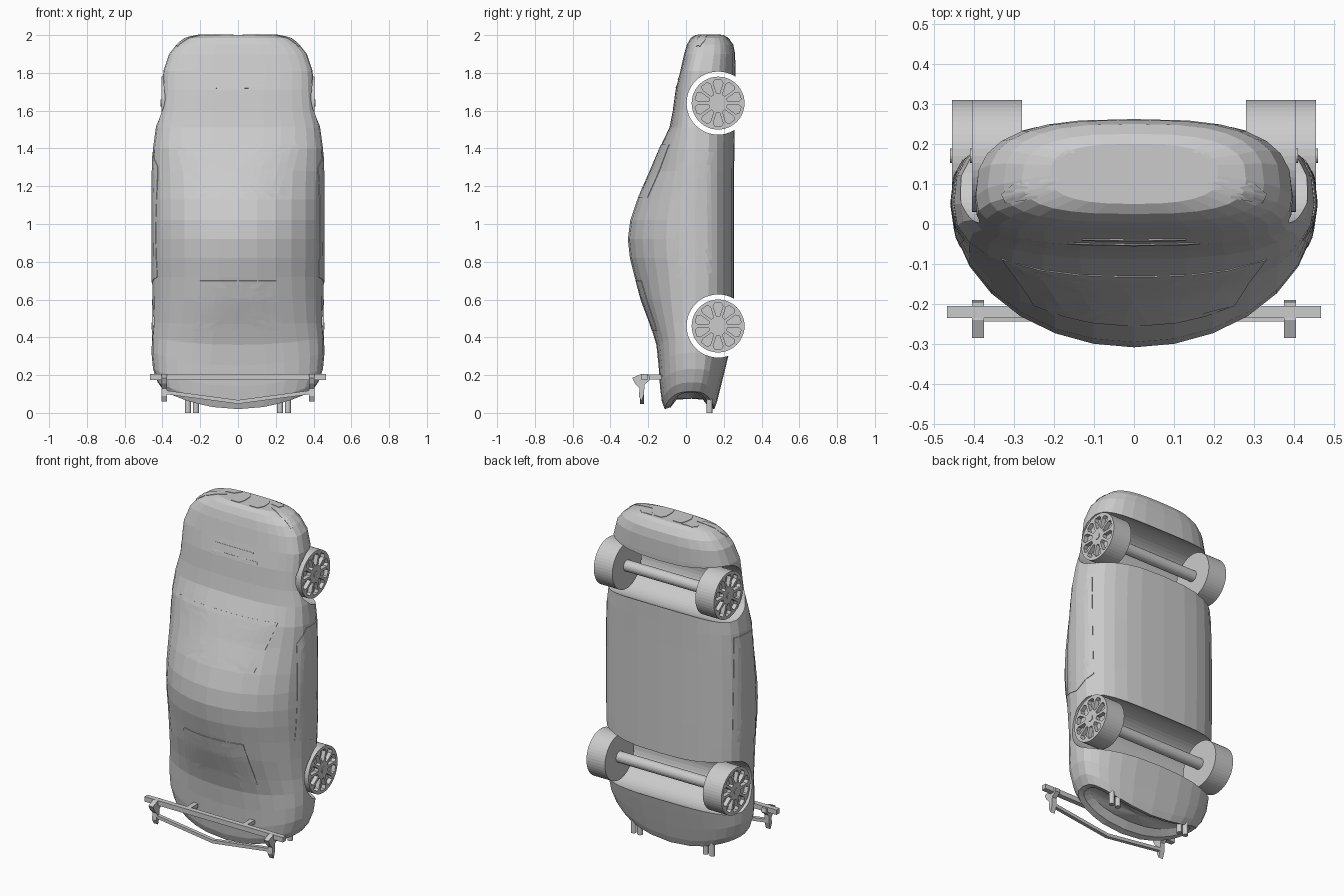
import bpy, bmesh, math
from mathutils import Vector
from mathutils.bvhtree import BVHTree

if "Cube" in bpy.data.objects:
    bpy.data.objects.remove(bpy.data.objects["Cube"], do_unlink=True)

grey = bpy.data.materials.new("plain grey")
grey.use_nodes = True
grey.diffuse_color = (0.6, 0.6, 0.6, 1)
grey.node_tree.nodes["Principled BSDF"].inputs["Base Color"].default_value = (0.6, 0.6, 0.6, 1)


def finish(bm, name):
    bmesh.ops.recalc_face_normals(bm, faces=bm.faces)
    mesh = bpy.data.meshes.new(name)
    bm.to_mesh(mesh)
    bm.free()
    mesh.materials.append(grey)
    ob = bpy.data.objects.new(name, mesh)
    bpy.context.collection.objects.link(ob)
    return ob


def prism(bm, points, shift):
    """Closed prism: a polygon pushed along a vector."""
    a = [bm.verts.new(p) for p in points]
    b = [bm.verts.new(Vector(p) + Vector(shift)) for p in points]
    n = len(a)
    bm.faces.new(a)
    bm.faces.new(b[::-1])
    for i in range(n):
        bm.faces.new((a[i], a[(i + 1) % n], b[(i + 1) % n], b[i]))


def disc(x, y, z, r, n):
    return [(x, y + r * math.cos(math.tau * i / n), z + r * math.sin(math.tau * i / n)) for i in range(n)]


def box(bm, lo, hi):
    prism(bm, [(lo[0], lo[1], lo[2]), (hi[0], lo[1], lo[2]), (hi[0], hi[1], lo[2]), (lo[0], hi[1], lo[2])],
          (0, 0, hi[2] - lo[2]))


def cut(ob, cutter):
    cutter.hide_render = True
    mod = ob.modifiers.new("cut", "BOOLEAN")
    mod.operation, mod.solver, mod.object = "DIFFERENCE", "EXACT", cutter
    bpy.context.view_layer.objects.active = ob
    bpy.ops.object.modifier_apply(modifier=mod.name)
    bpy.data.objects.remove(cutter, do_unlink=True)


# Body: rings of (z, half width, roof y, floor y, widest y, roof roundness)
STATIONS = [
    (2.0, .21, .05, .20, .12, 2.6), (1.985, .28, .025, .225, .11, 2.8), (1.95, .325, .005, .25, .10, 3),
    (1.9, .365, -.01, .26, .09, 3), (1.81, .395, -.03, .262, .07, 3), (1.71, .40, -.055, .26, .06, 2.8),
    (1.6, .41, -.07, .258, .05, 2.7), (1.51, .435, -.088, .257, .05, 2.6), (1.4, .45, -.14, .256, .05, 2.4),
    (1.28, .455, -.19, .255, .05, 2.1), (1.13, .456, -.258, .255, .05, 2), (1.02, .456, -.295, .255, .05, 2),
    (.92, .456, -.308, .255, .05, 2), (.82, .456, -.297, .255, .05, 2), (.72, .455, -.272, .255, .05, 2),
    (.6, .452, -.238, .255, .05, 2.1), (.47, .452, -.19, .25, .05, 2.3), (.36, .458, -.157, .238, .05, 2.5),
    (.25, .458, -.145, .212, .05, 2.7), (.14, .45, -.138, .185, .05, 2.8), (.06, .425, -.128, .165, .04, 2.8),
    (.02, .39, -.113, .15, .03, 2.8)]
SIDES = 28


def ring(bm, z, w, top, low, mid, power):
    verts = []
    for i in range(SIDES):
        t = math.tau * i / SIDES
        c, s = math.cos(t), math.sin(t)
        n = power if s > 0 else 2.8
        x = w * math.copysign(abs(c) ** (2 / n), c)
        y = mid + (top - mid if s > 0 else mid - low) * math.copysign(abs(s) ** (2 / n), s)
        # the tail sweeps forward towards its corners
        sweep = .13 * (x / .45) ** 2 * max(0, 1 - z / .5)
        verts.append(bm.verts.new((x, y, z + sweep)))
    return verts


bm = bmesh.new()
# recessed tail panel closes the loft
rows = STATIONS + [(.03, .36, -.08, .12, .03, 2.8), (.07, .32, -.05, .09, .03, 2.8)]
rings = [ring(bm, *row) for row in rows]
for a, b in zip(rings, rings[1:]):
    for i in range(SIDES):
        j = (i + 1) % SIDES
        bm.faces.new((a[i], a[j], b[j], b[i]))
bm.faces.new(rings[0])
tip = bm.verts.new((0, .03, .075))
for i in range(SIDES):
    bm.faces.new((rings[-1][i], rings[-1][(i + 1) % SIDES], tip))
body = finish(bm, "body")

# Wheel wells run right through the body
WHEEL_Y, AXLES = .17, {"front": (1.64, .28), "rear": (.46, .33)}
for z, inner in AXLES.values():
    bm = bmesh.new()
    prism(bm, disc(-.6, WHEEL_Y, z, .167, 48), (1.2, 0, 0))
    cut(body, finish(bm, "well_cutter"))

# Wheels with ten slots, and axles
for end, (z, inner) in AXLES.items():
    for side, s in (("left", 1), ("right", -1)):
        bm = bmesh.new()
        prism(bm, disc(s * inner, WHEEL_Y, z, .14, 48), (s * .125, 0, 0))
        wheel = finish(bm, f"{end}_{side}_wheel")
        face = s * (inner + .125)
        bm = bmesh.new()
        for k in range(10):
            a = math.tau * (k + .5) / 10
            shape = [(.05, -.008), (.105, -.026), (.122, -.018), (.122, .018), (.105, .026), (.05, .008)]
            prism(bm, [(face - s * .025, WHEEL_Y + r * math.cos(a) - t * math.sin(a),
                        z + r * math.sin(a) + t * math.cos(a)) for r, t in shape], (s * .05, 0, 0))
        cut(wheel, finish(bm, "slot_cutter"))
        bm = bmesh.new()
        prism(bm, disc(face, WHEEL_Y, z, .018, 16), (s * .004, 0, 0))
        finish(bm, f"{end}_{side}_hub")
    bm = bmesh.new()
    prism(bm, disc(-inner - .01, WHEEL_Y, z, .033, 24), (2 * inner + .02, 0, 0))
    finish(bm, f"{end}_axle")

# Thin panels laid onto the body by casting rays
bm = bmesh.new()
bm.from_mesh(body.data)
tree = BVHTree.FromBMesh(bm)
bm.free()


def panel(name, corners, axis, sign, div=5):
    """Polygon in the plane across an axis, draped onto the body."""
    outline = []
    for p, q in zip(corners, corners[1:] + corners[:1]):
        outline += [Vector(p).lerp(Vector(q), k / div) for k in range(div)]
    mid = sum(outline, Vector((0, 0))) / len(outline)
    bm = bmesh.new()

    def drape(p):
        start = list(p)
        start.insert(axis, 3 * sign)
        way = Vector((0, 0, 0))
        way[axis] = -sign
        hit = tree.ray_cast(Vector(start), way)[0]
        return bm.verts.new(hit if hit else tree.find_nearest(Vector(start))[0])

    rows = [[drape(mid.lerp(p, k / div)) for p in outline] for k in range(div, 0, -1)]
    n = len(outline)
    centre = drape(mid)
    for i in range(n):
        j = (i + 1) % n
        for a, b in zip(rows, rows[1:]):
            bm.faces.new((a[i], a[j], b[j], b[i]))
        bm.faces.new((rows[-1][i], rows[-1][j], centre))
    ob = finish(bm, name)
    mod = ob.modifiers.new("thickness", "SOLIDIFY")
    mod.thickness, mod.offset = .006, 0


panel("windscreen", [(-.33, 1.42), (.33, 1.42), (.25, 1.14), (-.25, 1.14)], 1, -1, 7)
panel("rear_window", [(-.2, .70), (.2, .70), (.24, .435), (-.24, .435)], 1, -1, 7)
for k, (z, w) in enumerate(((1.77, .13), (1.725, .165))):
    panel(f"bonnet_vent_{k + 1}", [(-w, z + .006), (w, z + .006), (w, z - .006), (-w, z - .006)], 1, -1, 4)

NOSE = {
    "grille": [(.035, .06), (.09, .06), (.11, .1), (.105, .15), (.09, .18), (.04, .18), (.025, .15), (.025, .09)],
    "headlight": [(.15, .11), (.17, .095), (.24, .065), (.32, .053), (.33, .075), (.30, .10), (.2, .115)],
    "bumper_intake": [(.1, .185), (.125, .145), (.18, .135), (.195, .165), (.17, .185)]}
for side, s in (("left", 1), ("right", -1)):
    for name, pts in NOSE.items():
        panel(f"{side}_{name}", [(s * x, y) for x, y in pts], 2, 1, 3)
    panel(f"{side}_door", [(-.06, .72), (-.04, 1.3), (.02, 1.38), (.15, 1.38), (.16, .76), (.05, .69)], 0, s, 5)

# Tail wing: bar, struts, end hooks and a shallow V blade
bm = bmesh.new()
box(bm, (-.467, -.235, .175), (.467, -.205, .205))
finish(bm, "wing_bar")
for side, s in (("left", 1), ("right", -1)):
    bm = bmesh.new()
    box(bm, (s * .19 - .015, -.21, .178), (s * .19 + .015, -.11, .202))
    finish(bm, f"{side}_wing_strut")
    bm = bmesh.new()
    hook = [(-.285, .185), (-.24, .205), (-.195, .2), (-.19, .175), (-.22, .15), (-.222, .1), (-.235, .06),
            (-.25, .09), (-.245, .13), (-.27, .155)]
    prism(bm, [(s * .39 - .015, y, z) for y, z in hook], (.03, 0, 0))
    finish(bm, f"{side}_wing_hook")
bm = bmesh.new()
prism(bm, [(-.39, -.244, .12), (0, -.244, .068), (.39, -.244, .12), (.39, -.244, .1), (0, -.244, .048),
           (-.39, -.244, .1)], (0, .022, 0))
finish(bm, "wing_blade")

# Twin exhaust pipes on each side
for side, s in (("left", 1), ("right", -1)):
    bm = bmesh.new()
    for x in (.222, .265):
        prism(bm, [(s * x + .016 * math.cos(math.tau * i / 12), .125 + .016 * math.sin(math.tau * i / 12), 0)
                   for i in range(12)], (0, 0, .12))
    finish(bm, f"{side}_exhaust_pipes")
